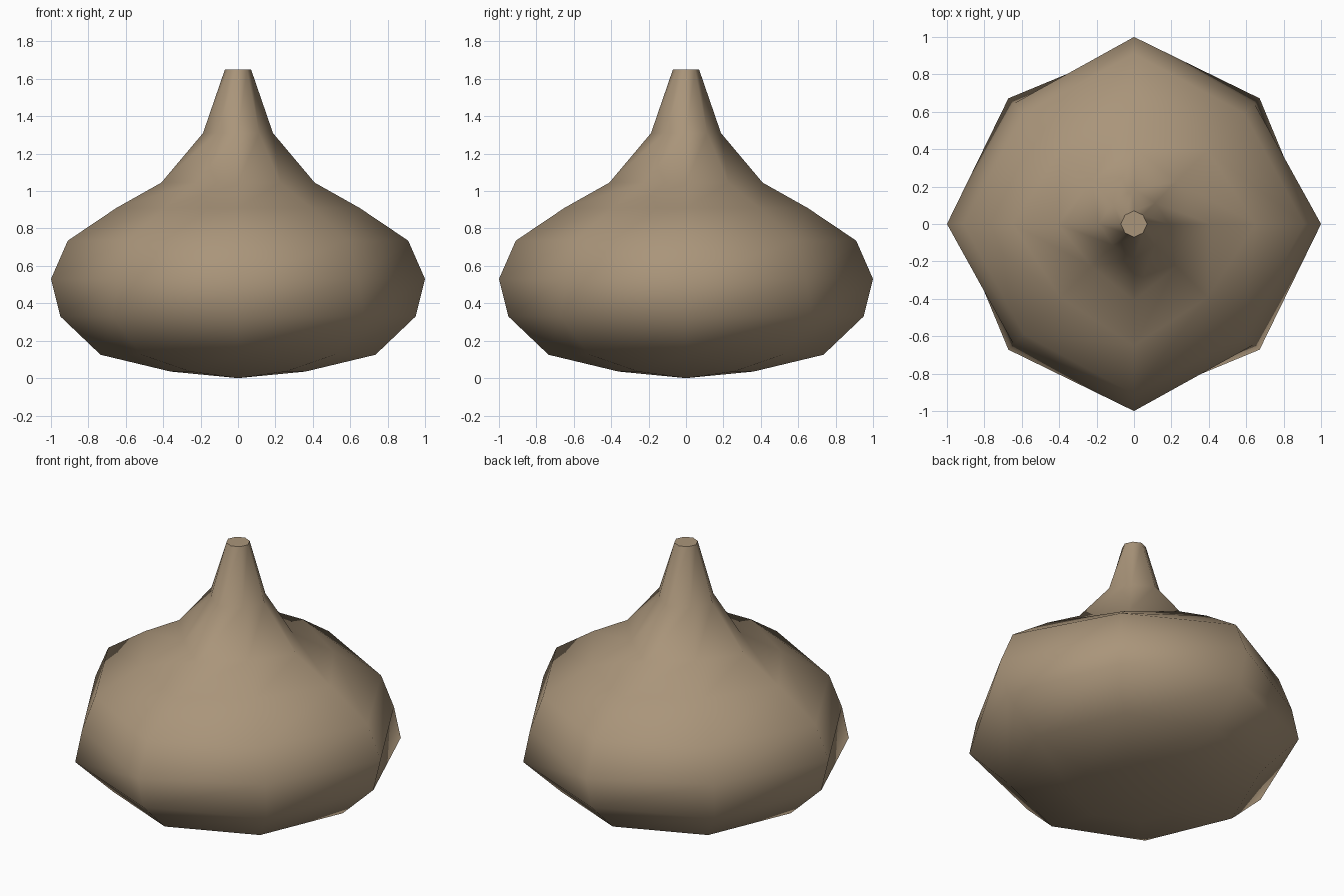
import bpy, bmesh, math

if "Cube" in bpy.data.objects:
    bpy.data.objects.remove(bpy.data.objects["Cube"])

SIDES = 8
# (height, radius on the axes, radius on the diagonals), bottom to top
PROFILE = [
    (0.035, 0.36, 0.36),
    (0.125, 0.735, 0.73),
    (0.33, 0.95, 0.95),
    (0.53, 1.00, 0.91),
    (0.735, 0.91, 0.835),
    (0.91, 0.65, 0.555),
    (1.045, 0.41, 0.32),
    (1.31, 0.187, 0.16),
    (1.65, 0.07, 0.068),
]

bm = bmesh.new()

# Stacked eight-sided rings, slightly pinched on the diagonals
rings = []
for z, r_axis, r_diag in PROFILE:
    ring = []
    for i in range(SIDES):
        a = i * math.tau / SIDES
        r = r_diag if i % 2 else r_axis
        ring.append(bm.verts.new((r * math.cos(a), r * math.sin(a), z)))
    rings.append(ring)

# Side walls
for low, high in zip(rings, rings[1:]):
    for i in range(SIDES):
        j = (i + 1) % SIDES
        bm.faces.new((low[i], low[j], high[j], high[i]))

# Shallow pointed underside and flat cap
base = bm.verts.new((0, 0, 0))
for i in range(SIDES):
    bm.faces.new((base, rings[0][(i + 1) % SIDES], rings[0][i]))
bm.faces.new(rings[-1])

bmesh.ops.recalc_face_normals(bm, faces=bm.faces)
mesh = bpy.data.meshes.new("bulb_body")
bm.to_mesh(mesh)
bm.free()

body = bpy.data.objects.new("bulb_body", mesh)
bpy.context.collection.objects.link(body)

# Tan material
mat = bpy.data.materials.new("tan")
mat.diffuse_color = (0.40, 0.30, 0.195, 1)
mat.use_nodes = True
mat.node_tree.nodes["Principled BSDF"].inputs["Base Color"].default_value = mat.diffuse_color
mesh.materials.append(mat)

# Smooth shading with a crisp cap edge
bpy.context.view_layer.objects.active = body
body.select_set(True)
bpy.ops.object.shade_smooth_by_angle(angle=math.radians(62))
